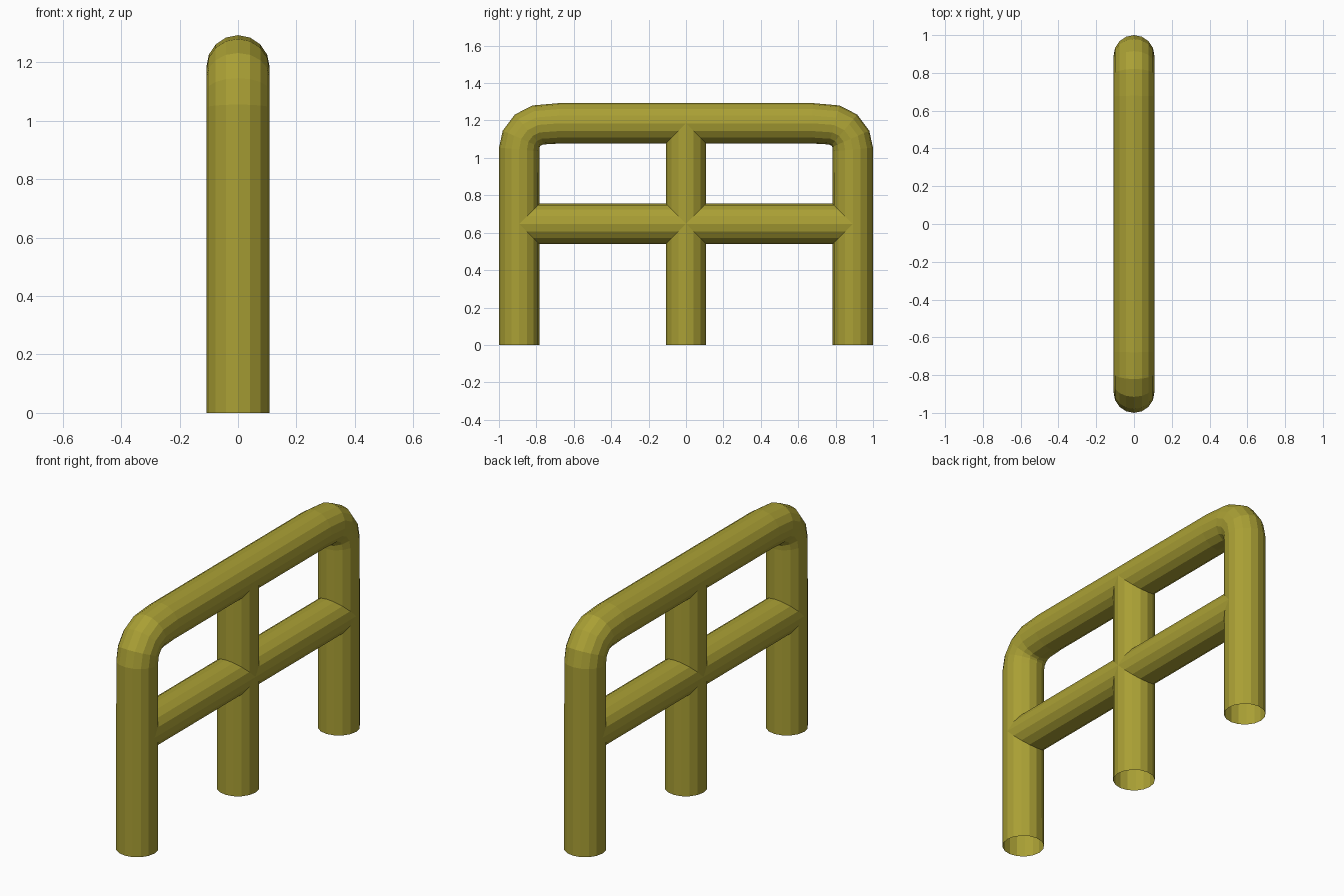
import bpy, bmesh, math
from mathutils import Vector

if "Cube" in bpy.data.objects:
    bpy.data.objects.remove(bpy.data.objects["Cube"])

R = 0.108       # tube radius
SIDES = 16
LEG_Y = 0.892   # leg axis
TOP_Z = 1.185   # top bar axis
MID_Z = 0.647   # middle rail axis

paint = bpy.data.materials.new("olive_yellow_paint")
paint.diffuse_color = (0.40, 0.35, 0.035, 1)
paint.use_nodes = True
paint.node_tree.nodes["Principled BSDF"].inputs["Base Color"].default_value = paint.diffuse_color


def tube(name, path):
    """Sweep an open-ended round tube along (y, z) points in the x = 0 plane."""
    pts = [Vector((0, y, z)) for y, z in path]
    side = Vector((1, 0, 0))
    bm = bmesh.new()
    rings = []
    for i, p in enumerate(pts):
        before = (p - pts[i - 1]).normalized() if i else Vector()
        after = (pts[i + 1] - p).normalized() if i < len(pts) - 1 else Vector()
        normal = side.cross((before + after).normalized())
        rings.append([bm.verts.new(p + R * (side * math.cos(a) + normal * math.sin(a)))
                      for a in (2 * math.pi * k / SIDES for k in range(SIDES))])
    for a, b in zip(rings, rings[1:]):
        for k in range(SIDES):
            n = (k + 1) % SIDES
            bm.faces.new((a[k], a[n], b[n], b[k]))
    bmesh.ops.recalc_face_normals(bm, faces=bm.faces)
    mesh = bpy.data.meshes.new(name)
    bm.to_mesh(mesh)
    bm.free()
    mesh.materials.append(paint)
    obj = bpy.data.objects.new(name, mesh)
    bpy.context.collection.objects.link(obj)
    return obj


# Outer hoop: leg, rounded corner, top bar, mirrored corner and leg
half = [(-LEG_Y, 0), (-LEG_Y, 1.045), (-0.881, 1.102), (-0.846, 1.149),
        (-0.792, 1.176), (-0.675, TOP_Z)]
tube("outer_hoop", half + [(-y, z) for y, z in reversed(half)])

# Centre post and middle rail, ending on the axes of the tubes they meet
tube("centre_post", [(0, 0), (0, TOP_Z)])
tube("middle_rail", [(-LEG_Y, MID_Z), (LEG_Y, MID_Z)])
